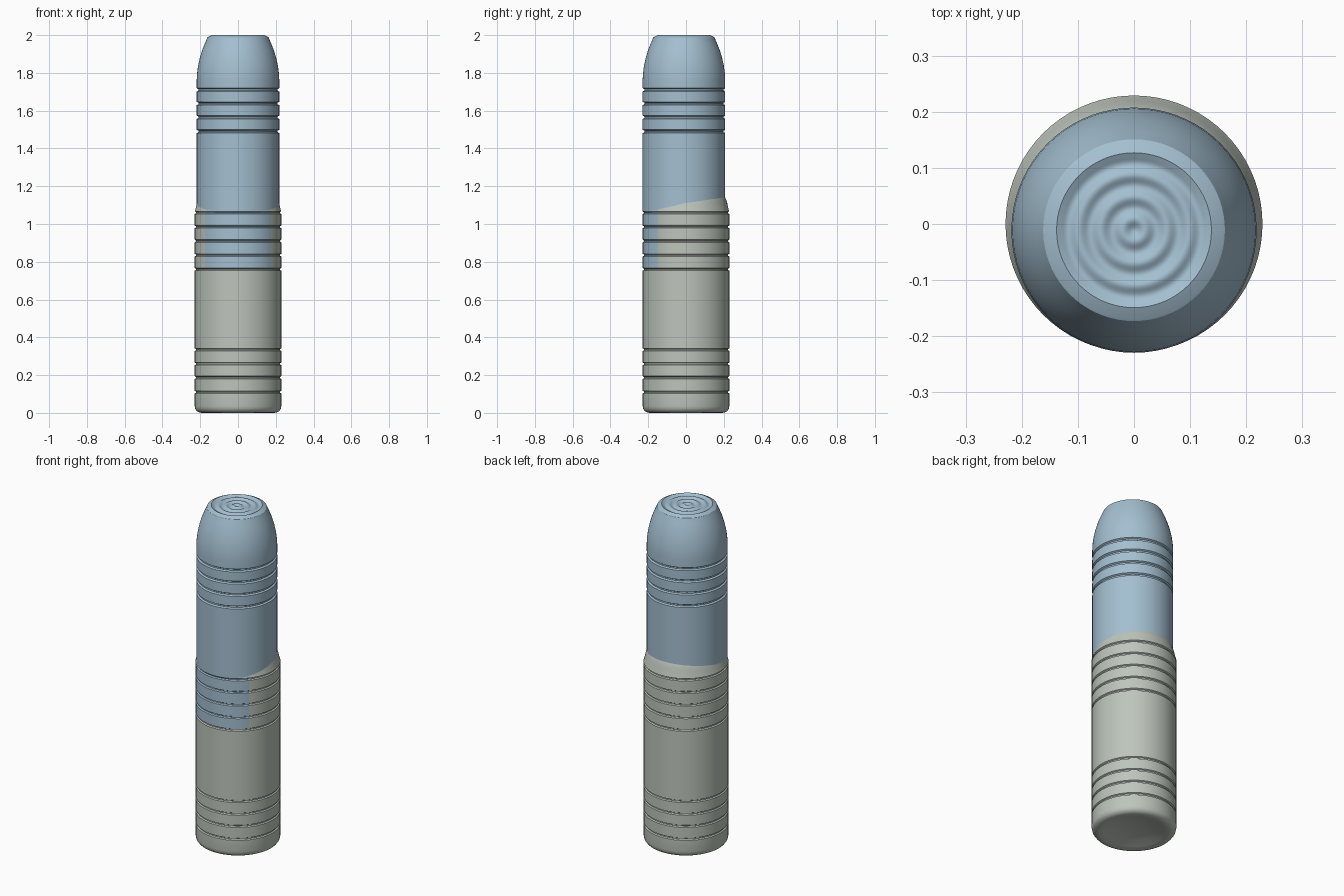
import bpy, bmesh
from math import sin, cos, pi, radians, atan2

SEGMENTS = 72

cube = bpy.data.objects.get("Cube")
if cube:
    bpy.data.objects.remove(cube, do_unlink=True)


def make_material(name, color):
    mat = bpy.data.materials.new(name)
    mat.use_nodes = True
    mat.diffuse_color = color
    mat.node_tree.nodes["Principled BSDF"].inputs["Base Color"].default_value = color
    return mat


blue = make_material("pale blue", (0.37, 0.52, 0.63, 1))
grey = make_material("sage grey", (0.51, 0.56, 0.50, 1))


def grooves(radius, heights, half, depth):
    """Profile points of narrow V-bottomed grooves cut around a cylinder."""
    points = []
    for z in heights:
        points += [(radius, z - half), (radius - depth, z - half * 0.4),
                   (radius - depth, z + half * 0.4), (radius, z + half)]
    return points


def lathe(name, profile, y, materials, rule=None):
    """Spin a (radius, z) profile, bottom to top, around a vertical axis."""
    bm = bmesh.new()
    rings = []
    for r, z in profile:
        if r == 0:
            rings.append([bm.verts.new((0, y, z))] * SEGMENTS)
        else:
            rings.append([bm.verts.new((r * sin(2 * pi * i / SEGMENTS),
                                        y - r * cos(2 * pi * i / SEGMENTS), z))
                          for i in range(SEGMENTS)])
    for low, high in zip(rings, rings[1:]):
        for i in range(SEGMENTS):
            j = (i + 1) % SEGMENTS
            corners = dict.fromkeys((low[i], low[j], high[j], high[i]))
            bm.faces.new(list(corners))
    bmesh.ops.recalc_face_normals(bm, faces=bm.faces)
    if rule:
        for face in bm.faces:
            face.material_index = rule(face.calc_center_median())
    mesh = bpy.data.meshes.new(name)
    bm.to_mesh(mesh)
    bm.free()
    for mat in materials:
        mesh.materials.append(mat)
    obj = bpy.data.objects.new(name, mesh)
    bpy.context.collection.objects.link(obj)
    bpy.ops.object.select_all(action='DESELECT')
    obj.select_set(True)
    bpy.context.view_layer.objects.active = obj
    bpy.ops.object.shade_smooth_by_angle(angle=radians(30))
    return obj


# Lower body: dished base, two groups of grooves, rounded shoulder
R = 0.229
base = [(0, 0.03), (0.06, 0.027), (0.12, 0.018), (0.165, 0.006), (0.19, 0),
        (0.205, 0.002), (0.218, 0.009), (0.226, 0.02), (R, 0.035)]
shoulder = [(0.226, 1.075), (0.219, 1.108), (0.213, 1.126),
            (0.207, 1.143), (0.19, 1.17)]
lower_bands = grooves(R, (0.11, 0.187, 0.26, 0.335), 0.007, 0.007)
middle_bands = grooves(R, (0.76, 0.835, 0.91, 0.985, 1.06), 0.007, 0.007)


def front_panel(center):
    """The front of the middle bands shows the upper body's colour."""
    in_front = abs(atan2(center.x, -center.y)) < radians(50)
    return int(in_front and center.z > 0.76)


lathe("lower_body", base + lower_bands + middle_bands + shoulder, 0,
      [grey, blue], front_panel)

# Upper body: slimmer and flush with the front, grooves and tapered nose
r = 0.2185
AXIS_Y = -0.011
nose = [(r, 1.765), (0.2165, 1.80), (0.211, 1.84), (0.202, 1.88),
        (0.190, 1.92), (0.176, 1.955), (0.162, 1.988)]
upper_bands = grooves(r, (1.49, 1.565, 1.638, 1.71), 0.009, 0.009)
rim = [(0.159, 1.99), (0.138, 2.0)]
lathe("upper_body", [(r - 0.008, 1.06), (r, 1.067)] + upper_bands + nose + rim,
      AXIS_Y, [blue])

# Rippled disc set into the nose
STEPS = 36
ripple = [(0.138 * i / STEPS, 1.9945 - 0.004 * cos(2 * pi * 3.5 * i / STEPS))
          for i in range(STEPS)]
disc = lathe("rippled_top", ripple + [(0.138, 2.0)], AXIS_Y, [blue])
# An open sheet: make sure it faces up
if disc.data.polygons[0].normal.z < 0:
    disc.data.flip_normals()
